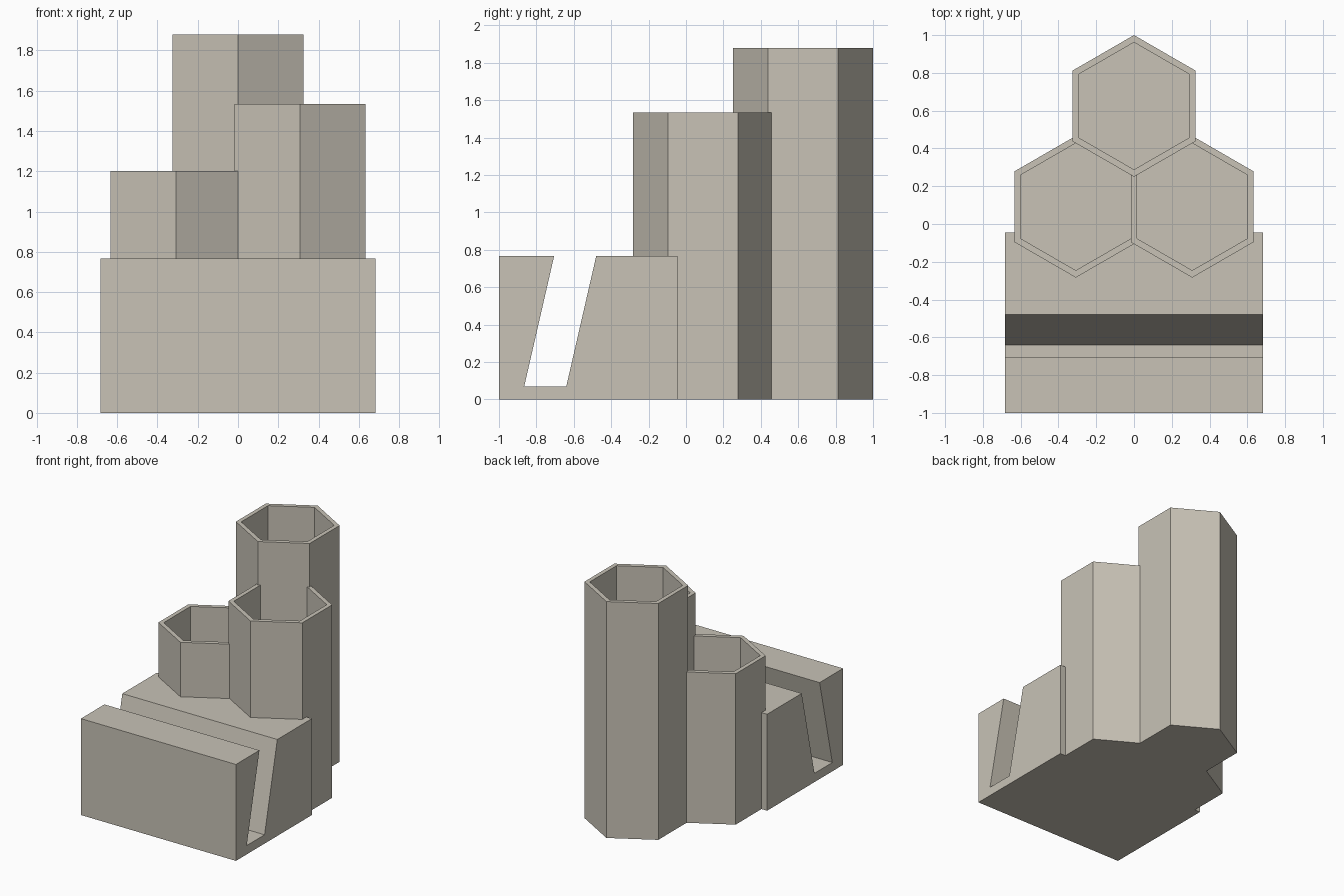
import bpy, bmesh
from math import sin, cos, pi, sqrt

cube = bpy.data.objects.get("Cube")
if cube:
    bpy.data.objects.remove(cube, do_unlink=True)

stone = bpy.data.materials.new("warm_grey")
stone.use_nodes = True
COLOUR = (0.58, 0.545, 0.47, 1)
stone.diffuse_color = COLOUR
stone.node_tree.nodes["Principled BSDF"].inputs["Base Color"].default_value = COLOUR

FLOOR = 0.07
OUTER = 0.375          # tube corner radius
INNER = 0.3366         # cavity corner radius
# Neighbouring tubes share one wall thickness
PITCH = (OUTER + INNER) * sqrt(3) / 2
BACK_Y = 1 - OUTER
FRONT_Y = BACK_Y - PITCH * sqrt(3) / 2


def make_object(name, bm):
    bmesh.ops.recalc_face_normals(bm, faces=bm.faces)
    mesh = bpy.data.meshes.new(name)
    bm.to_mesh(mesh)
    bm.free()
    mesh.materials.append(stone)
    obj = bpy.data.objects.new(name, mesh)
    bpy.context.collection.objects.link(obj)
    return obj


def hex_ring(bm, x, y, z, r):
    return [bm.verts.new((x + r * sin(i * pi / 3), y + r * cos(i * pi / 3), z))
            for i in range(6)]


def hex_loft(name, x, y, sections):
    """Capped hexagonal skin through (radius, height) sections."""
    bm = bmesh.new()
    rings = [hex_ring(bm, x, y, z, r) for r, z in sections]
    for a, b in zip(rings, rings[1:]):
        for i in range(6):
            j = (i + 1) % 6
            bm.faces.new((a[i], a[j], b[j], b[i]))
    bm.faces.new(rings[0])
    bm.faces.new(rings[-1])
    return make_object(name, bm)


def extrude_profile(name, points, half_width):
    """Side profile in y, z swept across x."""
    bm = bmesh.new()
    face = bm.faces.new([bm.verts.new((-half_width, y, z)) for y, z in points])
    swept = bmesh.ops.extrude_face_region(bm, geom=[face])
    verts = [v for v in swept["geom"] if isinstance(v, bmesh.types.BMVert)]
    bmesh.ops.translate(bm, verts=verts, vec=(2 * half_width, 0, 0))
    return make_object(name, bm)


# Front block with its slanted slot
block = extrude_profile("slotted_block", [
    (-1, 0), (-0.045, 0), (-0.045, 0.767), (-0.48, 0.767),
    (-0.64, FLOOR), (-0.865, FLOOR), (-0.705, 0.767), (-1, 0.767)], 0.682)

# Hollow hexagonal tubes with closed floors
tubes = [("tall_tube", 0, BACK_Y, 1.88),
         ("right_tube", -PITCH / 2, FRONT_Y, 1.2),
         ("left_tube", PITCH / 2, FRONT_Y, 1.535)]
for name, x, y, top in tubes:
    hex_loft(name, x, y, [(OUTER, 0), (OUTER, top), (INNER, top), (INNER, FLOOR)])

# Clear the block out of the two front tubes
for name, x, y, top in tubes[1:]:
    cutter = hex_loft(name + "_cutter", x, y, [(0.36, -0.1), (0.36, 1)])
    cutter.hide_render = True
    cutter.hide_viewport = True
    cutter.display_type = 'WIRE'
    cut = block.modifiers.new(name + "_cut", 'BOOLEAN')
    cut.operation = 'DIFFERENCE'
    cut.solver = 'EXACT'
    cut.object = cutter
